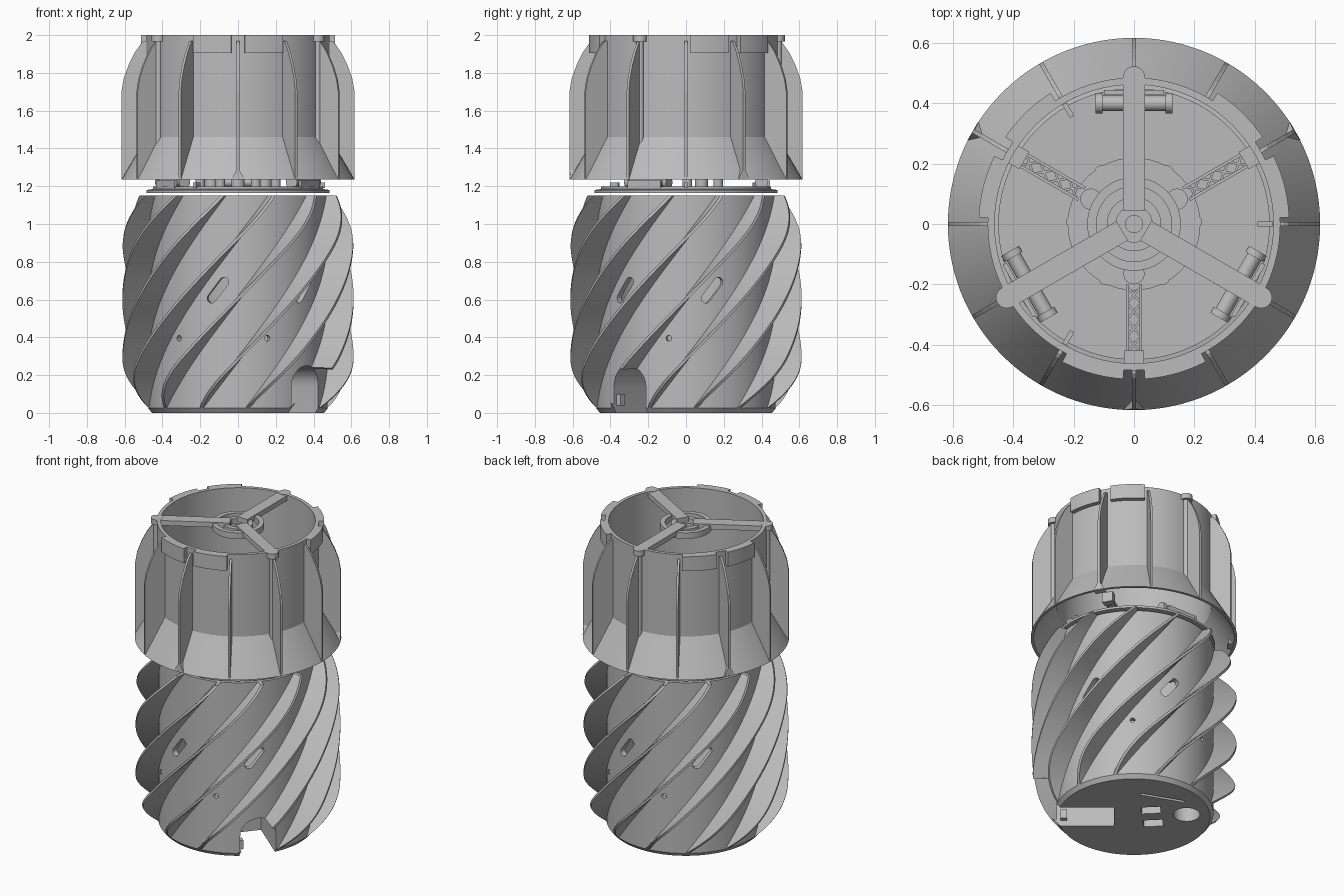
import bpy, bmesh, math
from math import sin, cos, radians, pi
from mathutils import Matrix, Vector

if "Cube" in bpy.data.objects:
    bpy.data.objects.remove(bpy.data.objects["Cube"])

GREY = (0.5, 0.5, 0.5, 1)
mat = bpy.data.materials.new("plain grey")
mat.use_nodes = True
mat.diffuse_color = GREY
mat.node_tree.nodes["Principled BSDF"].inputs["Base Color"].default_value = GREY


def finish(bm, name, smooth=True):
    bmesh.ops.recalc_face_normals(bm, faces=bm.faces)
    me = bpy.data.meshes.new(name)
    bm.to_mesh(me)
    bm.free()
    me.materials.append(mat)
    ob = bpy.data.objects.new(name, me)
    bpy.context.collection.objects.link(ob)
    if smooth:
        soften(ob)
    return ob


def soften(ob):
    bpy.ops.object.select_all(action='DESELECT')
    ob.select_set(True)
    bpy.context.view_layer.objects.active = ob
    bpy.ops.object.shade_smooth_by_angle(angle=radians(30))


def spin(deg):
    return Matrix.Rotation(radians(deg), 4, 'Z')


def box(bm, x, y, z, m=Matrix()):
    """Box from (min, max) pairs."""
    size = [p[1] - p[0] for p in (x, y, z)]
    mid = [(p[1] + p[0]) / 2 for p in (x, y, z)]
    bmesh.ops.create_cube(bm, size=1, matrix=m @ Matrix.Translation(mid) @ Matrix.Diagonal((*size, 1)))


def rod(bm, a, b, r, m=Matrix(), seg=24):
    a, b = m @ Vector(a), m @ Vector(b)
    d = b - a
    place = Matrix.Translation((a + b) / 2) @ d.to_track_quat('Z', 'Y').to_matrix().to_4x4()
    bmesh.ops.create_cone(bm, cap_ends=True, segments=seg, radius1=r, radius2=r, depth=d.length, matrix=place)


def loft(bm, rings, wrap=False):
    """Bridge rings of points, closing or capping the ends."""
    vs = [[bm.verts.new(p) for p in ring] for ring in rings]
    n = len(vs[0])
    for i in range(len(vs) if wrap else len(vs) - 1):
        a, b = vs[i], vs[(i + 1) % len(vs)]
        for k in range(n):
            bm.faces.new((a[k], a[(k + 1) % n], b[(k + 1) % n], b[k]))
    if not wrap:
        bm.faces.new(vs[0])
        bm.faces.new(vs[-1])


def arc(bm, profile, start=0, end=360, steps=120):
    """Sweep a closed (radius, z) profile around the axis."""
    full = end - start == 360
    angles = [radians(start + (end - start) * i / steps) for i in range(steps if full else steps + 1)]
    loft(bm, [[(r * cos(t), r * sin(t), z) for r, z in profile] for t in angles], full)


def ring(bm, r0, r1, z0, z1, **kw):
    arc(bm, [(r0, z0), (r1, z0), (r1, z1), (r0, z1)], **kw)


def plate(bm, outline, thick, m):
    """Upright plate from a (radius, z) outline."""
    loft(bm, [[m @ Vector((r, s * thick / 2, z)) for r, z in outline] for s in (-1, 1)])


def cut(ob, cutters):
    for c in cutters:
        mod = ob.modifiers.new("cut", 'BOOLEAN')
        mod.operation, mod.solver, mod.object = 'DIFFERENCE', 'EXACT', c
    me = bpy.data.meshes.new_from_object(ob.evaluated_get(bpy.context.evaluated_depsgraph_get()))
    ob.modifiers.clear()
    ob.data = me
    soften(ob)


# Lower drum: solid foot with a chamfered edge, hollow above
bm = bmesh.new()
foot, wall = 0.3, 0.475
solid = [(0.455, 0), (wall, 0.025), (wall, 1.15), (0.44, 1.15), (0.44, foot)]
rings = []
N = 120
cols = [[bm.verts.new((r * cos(2 * pi * i / N), r * sin(2 * pi * i / N), z)) for r, z in solid] for i in range(N)]
for i in range(N):
    a, b = cols[i], cols[(i + 1) % N]
    for k in range(len(solid) - 1):
        bm.faces.new((a[k], b[k], b[k + 1], a[k + 1]))
bm.faces.new([c[0] for c in cols])
bm.faces.new([c[-1] for c in cols])
drum = finish(bm, "lower_drum", False)

# Twelve helical fins
TWIST = 105


def reach(z):
    low = max(0, (0.3 - z) / 0.27)
    high = max(0, (z - 0.85) / 0.3)
    return 0.612 - 0.132 * low ** 2.2 - 0.085 * high ** 2.2


bm = bmesh.new()
for f in range(12):
    rows = []
    for i in range(49):
        z = 0.025 + 1.125 * i / 48
        t = radians(-84 + 30 * f + TWIST * i / 48)
        u, v = Vector((cos(t), sin(t), 0)), Vector((-sin(t), cos(t), 0))
        rows.append([u * r + v * w + Vector((0, 0, z))
                     for r, w in ((0.455, -0.013), (reach(z), -0.01), (reach(z), 0.01), (0.455, 0.013))])
    loft(bm, rows)
fins = finish(bm, "helical_fins", False)

# Cutter: arched tunnel running in from the edge
bm = bmesh.new()
m = spin(-40)
outline = [(0.11, -0.1), (0.11, 0.14)]
outline += [(0.11 * cos(pi * k / 16), 0.14 + 0.11 * sin(pi * k / 16)) for k in range(1, 16)]
outline += [(-0.11, 0.14), (-0.11, -0.1)]
loft(bm, [[m @ Vector((x, y, z)) for y, z in outline] for x in (0.12, 0.8)])
tunnel = finish(bm, "tunnel_cutter", False)

# Cutter: six tilted slots and six round holes in the wall
bm = bmesh.new()
for k in range(6):
    m = spin(17 + 60 * k) @ Matrix.Translation((0, 0, 0.65)) @ Matrix.Rotation(radians(-38), 4, 'X')
    pts = [(0.025 * cos(a), (0.055 if a <= pi else -0.055) + 0.025 * sin(a))
           for a in [pi * j / 8 for j in range(9)] + [pi * (1.001 + j / 8) for j in range(9)]]
    loft(bm, [[m @ Vector((x, y, z)) for y, z in pts] for x in (0.4, 0.52)])
    rod(bm, (0.4, 0, 0.395), (0.52, 0, 0.395), 0.015, spin(-11 + 60 * k))
slots = finish(bm, "slot_cutter", False)

# Cutter: openings in the underside
bm = bmesh.new()
m = spin(135)
rod(bm, (0.315, 0, -0.1), (0.315, 0, 0.12), 0.08, m, 40)
for y in (-0.07, 0.085):
    box(bm, (0.05, 0.165), (y - 0.038, y + 0.038), (-0.1, 0.08), m)
box(bm, (-0.14, 0.14), (-0.01, 0.01), (-0.1, 0.05),
    m @ Matrix.Translation((0.19, -0.212, 0)) @ spin(24))
openings = finish(bm, "underside_cutter", False)

cut(drum, [tunnel, slots, openings])
cut(fins, [tunnel])
for c in (tunnel, slots, openings):
    bpy.data.objects.remove(c)

# Rounded inner end of the tunnel seen from below is a shallow disc rim; small latch beside it
bm = bmesh.new()
box(bm, (0.4, 0.44), (-0.11, -0.085), (0.04, 0.1), spin(-40))
finish(bm, "tunnel_latch", False)

# Floating lid
bm = bmesh.new()
arc(bm, [(0.001, 1.165), (0.485, 1.165), (0.485, 1.18), (0.45, 1.185), (0.45, 1.198), (0.001, 1.198)])
finish(bm, "lid")
bm = bmesh.new()
for a in (0, 120, 240):
    box(bm, (0.41, 0.46), (-0.008, 0.008), (1.19, 1.22), spin(a))
finish(bm, "lid_tabs", False)

# Three tangential cells in their holders
bm = bmesh.new()
for a in (90, 210, 330):
    m = spin(a)
    rod(bm, (0.4, -0.105, 1.222), (0.4, 0.105, 1.222), 0.026, m)
    for s in (-1, 1):
        rod(bm, (0.4, s * 0.105, 1.222), (0.4, s * 0.128, 1.222), 0.034, m)
    box(bm, (0.43, 0.445), (-0.1, 0.1), (1.19, 1.23), m)
finish(bm, "cells")

# Motor with stepped rings, hub plate and screw bosses
bm = bmesh.new()
for r, z in ((0.15, 1.27), (0.13, 1.3), (0.09, 1.34), (0.03, 1.38)):
    rod(bm, (0, 0, 1.235), (0, 0, z), r, seg=48)
ring(bm, 0.14, 0.22, 1.235, 1.25, steps=48)
for a in (30, 150, 270):
    rod(bm, (0.165, 0, 1.19), (0.165, 0, 1.27), 0.035, spin(a))
    for s in (-28, 28):
        rod(bm, (0.2, 0, 1.19), (0.2, 0, 1.25), 0.025, spin(a + s))
finish(bm, "motor_hub")

# Truss arms holding the hub
bm = bmesh.new()
for a in (30, 150, 270):
    m = spin(a)
    for s in (-1, 1):
        box(bm, (0.2, 0.46), (s * 0.022 - 0.005, s * 0.022 + 0.005), (1.235, 1.26), m)
        for k in range(4):
            d = Matrix.Translation((0.235 + 0.055 * k, 0, 0)) @ spin(s * 40)
            box(bm, (-0.033, 0.033), (-0.004, 0.004), (1.237, 1.255), m @ d)
    box(bm, (0.42, 0.465), (-0.033, 0.033), (1.235, 1.3), m)
finish(bm, "truss_arms", False)

# Upper duct: straight tube flaring at the bottom
bm = bmesh.new()
arc(bm, [(0.485, 2), (0.485, 1.46), (0.617, 1.235), (0.6, 1.235), (0.462, 1.45), (0.462, 2)])
finish(bm, "flared_duct")

# Twelve straight fins
bm = bmesh.new()
edge = [(0.475, 1.45), (0.605, 1.237), (0.617, 1.235), (0.617, 1.7), (0.605, 1.77),
        (0.58, 1.84), (0.545, 1.91), (0.51, 1.96), (0.495, 1.97), (0.475, 1.97)]
for k in range(12):
    plate(bm, edge, 0.014, spin(30 * k))
finish(bm, "straight_fins", False)

# Rim collars in pairs, and small hoods at the foot of the flare
bm = bmesh.new()
hoods = bmesh.new()
for a in (30, 150, 270):
    for lo, hi in ((-27.5, -4), (4, 27.5)):
        ring(bm, 0.475, 0.515, 1.905, 2, start=a + lo, end=a + hi, steps=12)
    loft(hoods, [[spin(a) @ Vector(p) for p in ((r, -0.035, 1.236), (r, 0.035, 1.236), (r - dr, 0, 1.3))]
                 for r, dr in ((0.57, 0), (0.617, 0.005))])
finish(bm, "rim_collars")
finish(hoods, "flare_hoods", False)

# Tripod across the top with ears and rods
bm = bmesh.new()
for a in (90, 210, 330):
    m = spin(a)
    box(bm, (0.045, 0.485), (-0.037, 0.037), (1.965, 1.998), m)
    rod(bm, (0.487, 0, 1.965), (0.487, 0, 2), 0.036, m)
    rod(bm, (0.487, 0, 1.42), (0.487, 0, 1.97), 0.02, m)
    rod(bm, (0.49, 0, 1.99), (0.49, 0, 2.002 - 0.002), 0.012, m)
ring(bm, 0.125, 0.155, 1.95, 1.99, steps=48)
ring(bm, 0.06, 0.09, 1.95, 1.985, steps=48)
finish(bm, "top_tripod")
